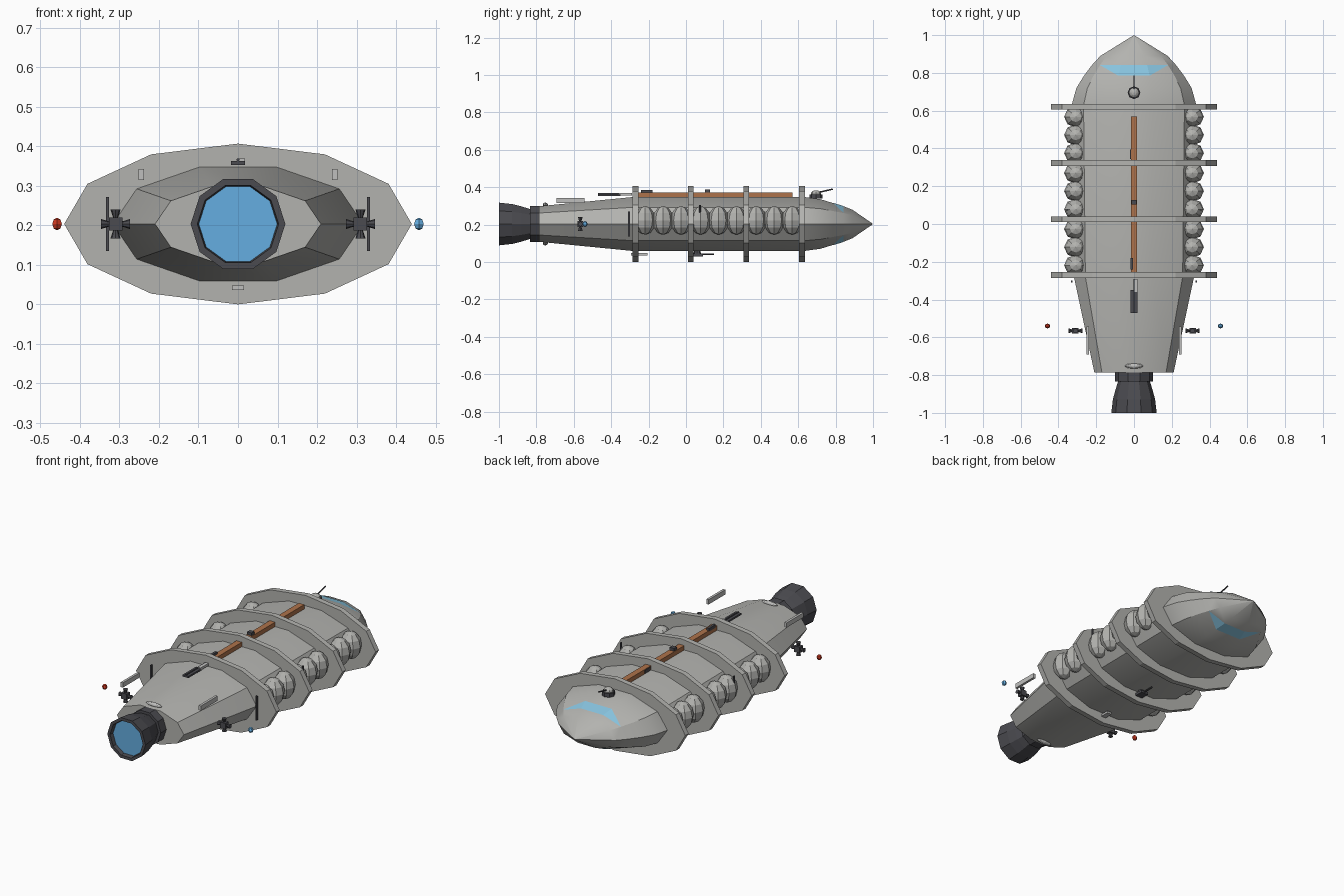
import bpy, bmesh
from math import cos, sin, pi, radians
from mathutils import Matrix, Vector

cube = bpy.data.objects.get("Cube")
if cube:
    bpy.data.objects.remove(cube, do_unlink=True)

CZ = 0.2035  # height of the long axis


def material(name, r, g, b):
    m = bpy.data.materials.new(name)
    m.use_nodes = True
    m.diffuse_color = (r, g, b, 1)
    m.node_tree.nodes["Principled BSDF"].inputs["Base Color"].default_value = (r, g, b, 1)
    return m


GREY = material("hull grey", 0.45, 0.45, 0.43)
PALE = material("pale grey", 0.52, 0.52, 0.51)
DARK = material("dark metal", 0.07, 0.07, 0.08)
ORANGE = material("copper orange", 0.42, 0.17, 0.07)
GLOW = material("engine blue", 0.13, 0.42, 0.75)
GLASS = material("window blue", 0.25, 0.56, 0.75)
RED = material("red lamp", 0.6, 0.04, 0.015)


def finish(name, bm, mat, smooth=False):
    bmesh.ops.recalc_face_normals(bm, faces=bm.faces[:])
    if smooth:
        for f in bm.faces:
            f.smooth = True
        for e in bm.edges:
            e.smooth = e.is_manifold and e.calc_face_angle() < radians(30)
    mesh = bpy.data.meshes.new(name)
    bm.to_mesh(mesh)
    bm.free()
    mesh.materials.append(mat)
    ob = bpy.data.objects.new(name, mesh)
    bpy.context.collection.objects.link(ob)
    return ob


def section(y, rx, rz, n, x=0, z=CZ):
    return [Vector((x + rx * cos(2 * pi * i / n), y, z + rz * sin(2 * pi * i / n))) for i in range(n)]


def loft(name, stations, n, mat, smooth=False, caps=(True, True), x=0, z=CZ):
    """Skin n-sided sections given as (y, rx, rz)."""
    bm = bmesh.new()
    rings = [[bm.verts.new(p) for p in section(y, rx, rz, n, x, z)] for y, rx, rz in stations]
    for a, b in zip(rings, rings[1:]):
        for i in range(n):
            j = (i + 1) % n
            bm.faces.new((a[i], a[j], b[j], b[i]))
    if caps[0]:
        bm.faces.new(rings[0])
    if caps[1]:
        bm.faces.new(rings[-1])
    bmesh.ops.remove_doubles(bm, verts=bm.verts[:], dist=1e-5)
    return finish(name, bm, mat, smooth)


def box(name, center, size, mat):
    bm = bmesh.new()
    bmesh.ops.create_cube(bm, size=1, matrix=Matrix.Translation(center) @ Matrix.Diagonal((*size, 1)))
    return finish(name, bm, mat)


def ball(name, center, radii, mat, seg=8, rings=6):
    bm = bmesh.new()
    bmesh.ops.create_uvsphere(bm, u_segments=seg, v_segments=rings, radius=1,
                              matrix=Matrix.Translation(center) @ Matrix.Diagonal((*radii, 1)))
    return finish(name, bm, mat)


def rod(name, a, b, r1, r2, mat, seg=8):
    a, b = Vector(a), Vector(b)
    rot = (b - a).to_track_quat("Z", "Y").to_matrix().to_4x4()
    bm = bmesh.new()
    bmesh.ops.create_cone(bm, cap_ends=True, segments=seg, radius1=r1, radius2=r2,
                          depth=(b - a).length, matrix=Matrix.Translation((a + b) / 2) @ rot)
    return finish(name, bm, mat)


# Hull: tapered tail, constant middle, pointed nose
W0, W1 = (0.785, 0.265, 0.118), (0.842, 0.222, 0.1)
loft("hull", [(-0.785, 0.21, 0.1), (-0.28, 0.318, 0.152), (0.63, 0.33, 0.152), (0.72, 0.305, 0.139),
              W0, W1, (0.89, 0.178, 0.08), (0.999, 0.002, 0.001)], 10, GREY, smooth=True)

# Window bands above and below the nose, tapering to points on the side facets
for label, side in (("upper", 1), ("lower", -1)):
    bm = bmesh.new()
    back, fore = ([Vector((p.x * 1.012, p.y, CZ + side * (p.z - CZ) * 1.012))
                   for p in section(*w, 10)] for w in (W0, W1))
    bm.faces.new([bm.verts.new(p) for p in (fore[1], fore[2], fore[3], fore[4], back[3], back[2])])
    bmesh.ops.triangulate(bm, faces=bm.faces[:])
    finish(label + "_window", bm, GLASS)

# Frame rings
RINGS = [-0.27, 0.025, 0.323, 0.62]
for k, y in enumerate(RINGS):
    loft(f"frame_ring_{k}", [(y - 0.015, 0.44, CZ), (y + 0.015, 0.44, CZ)], 12, GREY)

# Engine collar, bell and glowing exhaust
loft("engine_collar", [(-0.835, 0.1, 0.1), (-0.78, 0.1, 0.1)], 10, DARK)
loft("engine_bell", [(-0.97, 0.098, 0.098), (-1, 0.103, 0.103), (-1, 0.12, 0.12), (-0.93, 0.112, 0.112),
                     (-0.88, 0.099, 0.099), (-0.83, 0.083, 0.083)], 10, DARK, caps=(False, True))
loft("exhaust_glow", [(-0.978, 0.1, 0.1), (-0.965, 0.1, 0.1)], 10, GLOW)

# Mirrored side equipment
for label, s in (("left", 1), ("right", -1)):
    for k, (a, b) in enumerate(zip(RINGS, RINGS[1:])):
        for j in (-1, 0, 1):
            ball(f"{label}_tank_{k}_{j + 1}", (s * 0.308, (a + b) / 2 + j * 0.096, 0.223),
                 (0.062, 0.056, 0.077), GREY)
    # Thruster cluster: hub with four flared nozzles
    hub = Vector((s * 0.31, -0.565, CZ))
    box(label + "_thruster_hub", hub, (0.034, 0.03, 0.034), DARK)
    for k, d in enumerate(((1, 0, 0), (-1, 0, 0), (0, 0, 1), (0, 0, -1))):
        d = Vector(d)
        rod(f"{label}_nozzle_{k}", hub + d * 0.012, hub + d * 0.037, 0.005, 0.013, DARK)
    box(label + "_aerial", (s * 0.33, -0.305, CZ), (0.008, 0.01, 0.136), DARK)
    box(label + "_rail", (s * 0.245, -0.617, 0.329), (0.014, 0.15, 0.027), PALE)
    rod(label + "_side_probe", (s * 0.355, 0.075, 0.26), (s * 0.355, 0.075, 0.305), 0.005, 0.005, DARK, 6)
    ball(label + "_lamp", (s * 0.458, -0.54, CZ), (0.014, 0.014, 0.016), GLOW if s > 0 else RED, 6, 4)

# Dorsal spine and its fittings
box("spine", (0, 0.15, 0.359), (0.034, 0.84, 0.028), ORANGE)
box("spine_tail_plate", (0, -0.41, 0.358), (0.036, 0.12, 0.01), DARK)
box("spine_light_block", (0.008, -0.325, 0.362), (0.02, 0.07, 0.014), PALE)
box("spine_mount", (0, 0.115, 0.378), (0.028, 0.025, 0.022), DARK)
box("spine_side_box", (-0.011, -0.21, 0.377), (0.014, 0.06, 0.018), DARK)
box("spine_clamp", (-0.016, 0.37, 0.36), (0.008, 0.05, 0.02), DARK)
rod("spine_barrel", (0, -0.47, 0.366), (0, -0.29, 0.366), 0.004, 0.004, DARK, 6)

# Nose turret
rod("turret_base", (0, 0.695, 0.34), (0, 0.695, 0.362), 0.034, 0.034, DARK)
ball("turret_dome", (0, 0.695, 0.364), (0.028, 0.028, 0.02), GREY)
rod("turret_barrel", (0, 0.715, 0.374), (0, 0.785, 0.39), 0.004, 0.004, DARK, 6)

# Belly turret and block
box("belly_block", (0, -0.25, 0.042), (0.03, 0.09, 0.012), PALE)
rod("belly_turret_post", (0, 0.06, 0.07), (0, 0.06, 0.038), 0.014, 0.022, DARK)
box("belly_turret", (0, 0.065, 0.038), (0.045, 0.05, 0.014), DARK)
rod("belly_barrel", (0, 0.08, 0.042), (0, 0.15, 0.042), 0.005, 0.005, DARK, 6)

# Tail hatches
for label, z in (("upper", 0.306), ("lower", 0.101)):
    ball(label + "_tail_hatch", (0, -0.752, z), (0.05, 0.014, 0.012), PALE)
